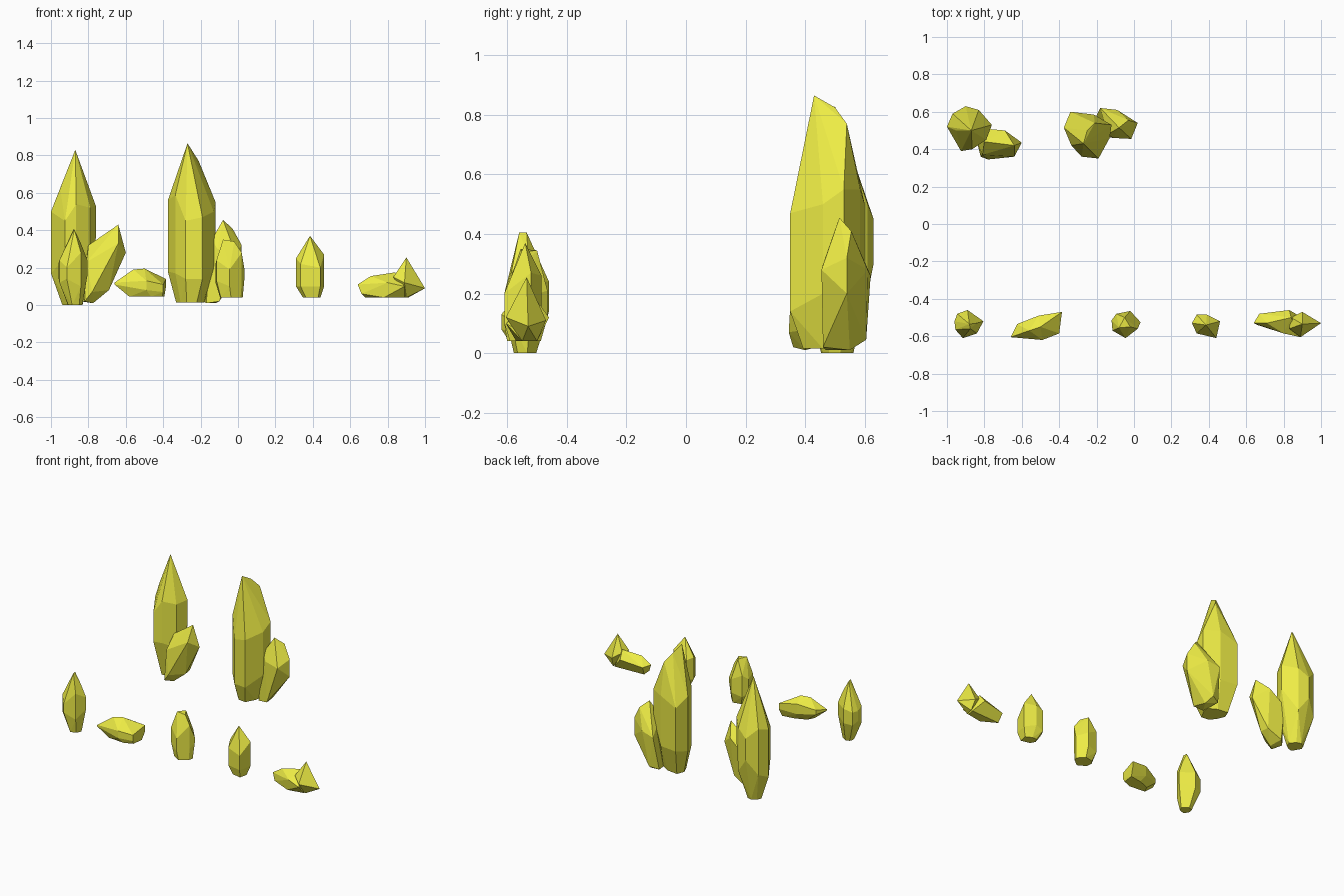
import bpy, bmesh, math

mat = bpy.data.materials.new("yellow_crystal")
mat.diffuse_color = (0.85, 0.84, 0.06, 1)


def facet_hull(name, points):
    """Flat-faced crystal: the convex hull of its corner points."""
    bm = bmesh.new()
    for p in points:
        bm.verts.new(p)
    bmesh.ops.convex_hull(bm, input=bm.verts[:])
    bmesh.ops.delete(bm, geom=[v for v in bm.verts if not v.link_faces], context='VERTS')
    bmesh.ops.dissolve_limit(bm, angle_limit=math.radians(3), verts=bm.verts[:], edges=bm.edges[:])
    bmesh.ops.recalc_face_normals(bm, faces=bm.faces[:])
    me = bpy.data.meshes.new(name)
    bm.to_mesh(me)
    bm.free()
    me.materials.append(mat)
    ob = bpy.data.objects.new(name, me)
    bpy.context.collection.objects.link(ob)
    return ob


def crystal(name, columns, foot, tips):
    """Upright crystal: columns are (x, y, low z, high z); foot is (x, y, z, taper)."""
    fx, fy, fz, k = foot
    n = len(columns)
    cx = sum(c[0] for c in columns) / n
    cy = sum(c[1] for c in columns) / n
    pts = list(tips)
    for x, y, lo, hi in columns:
        pts += [(x, y, lo), (x, y, hi), (fx + (x - cx) * k, fy + (y - cy) * k, fz)]
    return facet_hull(name, pts)


# Left cluster: tall crystal with a leaning companion
crystal("left_tall_crystal",
        [(-1, .52, .17, .50), (-.97, .59, .2, .52), (-.90, .63, .3, .45), (-.83, .61, .2, .5),
         (-.76, .53, .36, .53), (-.79, .45, .22, .52), (-.865, .40, .25, .54), (-.925, .39, .25, .45)],
        (-.885, .51, 0, .45),
        [(-.87, .50, .83), (-.83, .51, .70), (-.95, .50, .62)])
facet_hull("left_leaning_crystal",
           [(-.82, .36, .02), (-.78, .345, .07), (-.775, .40, .01), (-.84, .44, .02), (-.80, .48, .03),
            (-.70, .47, .08), (-.69, .41, .08), (-.81, .37, .23), (-.64, .36, .33), (-.60, .435, .28),
            (-.64, .42, .43), (-.69, .50, .35), (-.80, .51, .26), (-.80, .44, .32), (-.71, .36, .20)])

# Middle cluster: tall crystal with a leaning companion
crystal("middle_tall_crystal",
        [(-.375, .515, .18, .56), (-.34, .60, .2, .5), (-.215, .585, .2, .55), (-.12, .53, .36, .55),
         (-.13, .46, .2, .5), (-.19, .35, .14, .47), (-.28, .36, .14, .45), (-.335, .42, .17, .59)],
        (-.255, .47, .015, .6),
        [(-.27, .43, .865), (-.25, .50, .825), (-.21, .54, .77)])
facet_hull("middle_leaning_crystal",
           [(-.17, .47, .01), (-.10, .46, .02), (-.12, .55, .01), (-.20, .58, .03), (-.14, .605, .045),
            (.02, .54, .32), (.02, .54, .2), (-.015, .455, .28), (-.11, .46, .30), (-.18, .62, .26),
            (-.09, .61, .28), (-.03, .555, .41), (-.08, .515, .455), (-.14, .48, .35)])

# Front row of small upright shards
crystal("front_shard_left",
        [(-.96, -.52, .15, .22), (-.945, -.48, .13, .22), (-.89, -.46, .14, .24), (-.805, -.52, .16, .24),
         (-.84, -.585, .1, .28), (-.915, -.61, .14, .2), (-.955, -.565, .12, .24)],
        (-.88, -.54, 0, .5),
        [(-.875, -.56, .405), (-.88, -.535, .405), (-.84, -.53, .33)])
crystal("front_shard_centre",
        [(-.12, -.515, .12, .22), (-.095, -.48, .1, .25), (-.02, -.465, .12, .21), (.035, -.525, .15, .19),
         (.02, -.56, .12, .28), (-.045, -.61, .1, .19), (-.115, -.57, .13, .24)],
        (-.04, -.54, .04, .78),
        [(-.08, -.555, .35), (-.02, -.55, .34), (-.05, -.50, .345)])
crystal("front_shard_right",
        [(.31, -.53, .10, .25), (.335, -.485, .1, .24), (.39, -.485, .12, .26), (.46, -.52, .1, .27),
         (.44, -.61, .1, .2), (.335, -.585, .1, .22)],
        (.39, -.545, .04, .62),
        [(.385, -.54, .37), (.41, -.55, .31)])

# Low rocks lying between the shards
crystal("front_low_rock",
        [(-.66, -.605, .11, .12), (-.625, -.535, .10, .13), (-.51, -.49, .09, .16), (-.385, -.47, .10, .14),
         (-.40, -.585, .07, .11), (-.49, -.62, .08, .13)],
        (-.48, -.55, .045, .68),
        [(-.56, -.57, .19), (-.50, -.55, .195)])
facet_hull("right_low_rock",
           [(.64, -.53, .11), (.67, -.48, .10), (.68, -.51, .04), (.66, -.54, .06), (.71, -.53, .155),
            (.83, -.46, .12), (.84, -.50, .175), (.89, -.605, .10), (.89, -.55, .04), (.78, -.57, .04),
            (.80, -.585, .12), (.90, -.50, .04)])
facet_hull("right_rock_spike",
           [(.90, -.535, .255), (1, -.53, .09), (.84, -.50, .15), (.83, -.56, .15), (.89, -.605, .12),
            (.90, -.47, .11), (.90, -.55, .04), (.91, -.50, .04)])
